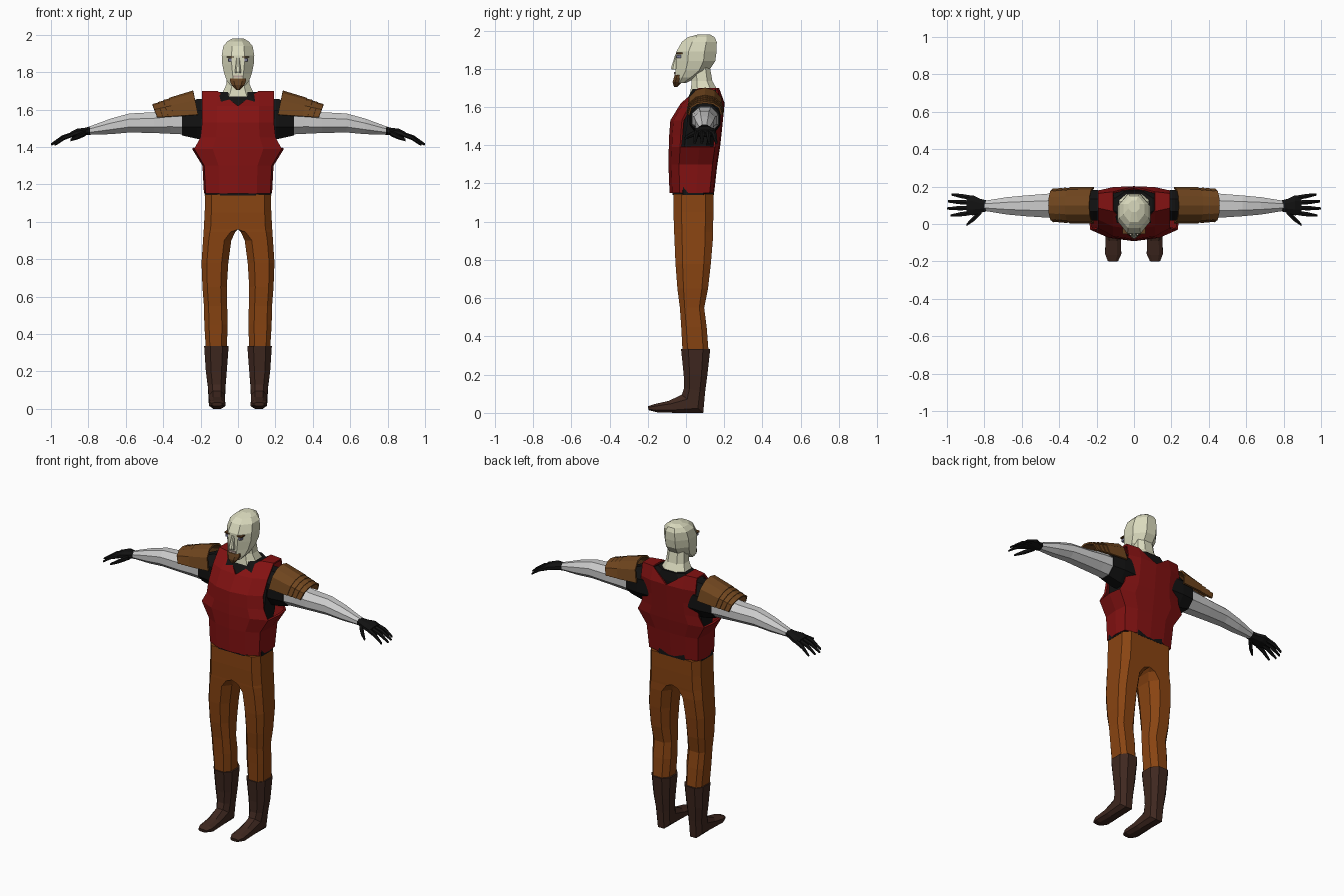
import bpy, bmesh, math


def material(name, rgb):
    m = bpy.data.materials.new(name)
    m.diffuse_color = (*rgb, 1)
    return m


RED = material("red", (0.23, 0.006, 0.006))
RUST = material("rust", (0.25, 0.058, 0.006))
BOOT = material("dark_brown", (0.05, 0.021, 0.014))
LEATHER = material("leather", (0.16, 0.06, 0.013))
SKIN = material("pale_skin", (0.70, 0.70, 0.51))
BLACK = material("black", (0.006, 0.006, 0.006))
EYE = material("eye", (0.18, 0.18, 0.28))
HAIR = material("hair", (0.13, 0.055, 0.016))
LIP = material("lip", (0.5, 0.38, 0.33))


def finish(name, bm, mat, mirror, solid=0, offset=-1):
    me = bpy.data.meshes.new(name)
    bm.to_mesh(me)
    bm.free()
    ob = bpy.data.objects.new(name, me)
    bpy.context.collection.objects.link(ob)
    if mat:
        me.materials.append(mat)
    if mirror:
        mod = ob.modifiers.new("mirror", "MIRROR")
        mod.use_clip = True
    if solid:
        mod = ob.modifiers.new("solid", "SOLIDIFY")
        mod.thickness = solid
        mod.offset = offset
    return ob


def loft(name, groups, mat, mirror=False, closed=True, solid=0):
    """Skin each group of rings; drop faces lying on the mirror plane."""
    bm = bmesh.new()
    for rings in groups:
        vs = [[bm.verts.new(p) for p in r] for r in rings]
        n = len(vs[0])
        for a, b in zip(vs, vs[1:]):
            for i in range(n if closed else n - 1):
                j = (i + 1) % n
                bm.faces.new((a[i], a[j], b[j], b[i]))
        if closed:
            bm.faces.new(vs[0][::-1])
            bm.faces.new(vs[-1])
    bmesh.ops.remove_doubles(bm, verts=bm.verts, dist=1e-5)
    bmesh.ops.recalc_face_normals(bm, faces=bm.faces)
    if mirror:
        mid = [f for f in bm.faces if all(abs(v.co.x) < 1e-4 for v in f.verts)]
        bmesh.ops.delete(bm, geom=mid, context="FACES")
    return finish(name, bm, mat, mirror, solid, 0)


def ring(x0, x1, a, b, ci=0.25, co=0.25):
    """Octagon from x0 to x1, spanning points a and b in the yz plane."""
    uv = [(ci, 0), (1 - co, 0), (1, co), (1, 1 - co),
          (1 - co, 1), (ci, 1), (0, 1 - ci), (0, ci)]
    return [(x0 + (x1 - x0) * u, a[0] + (b[0] - a[0]) * v, a[1] + (b[1] - a[1]) * v)
            for u, v in uv]


def level(z, w, yf, yb, c=0.25):
    return ring(-w, w, (yf, z), (yb, z), c, c)


def limb(rows, n=8):
    """Rings across x; each row is x, y, z, half depth, half height."""
    return [[(x, y + ry * math.cos(math.tau * (i + .5) / n), z + rz * math.sin(math.tau * (i + .5) / n))
             for i in range(n)] for x, y, z, ry, rz in rows]


def block(x0, x1, y0, y1, z0, z1):
    return [ring(x0, x1, (y0, z), (y1, z), 0.1, 0.1) for z in (z0, z1)]


# Trousers: one leg running into half of the pelvis, mirrored
legs = [(0.32, .06, .172, -.018, .118, .25), (0.45, .055, .18, -.025, .108, .25),
        (0.55, .058, .182, -.032, .095, .25), (0.65, .06, .19, -.045, .115, .25),
        (0.78, .052, .195, -.055, .13, .25), (0.90, .036, .187, -.06, .14, .25),
        (0.945, .015, .184, -.062, .14, .15), (0.96, 0, .183, -.062, .141, 0),
        (1.05, 0, .178, -.066, .144, 0), (1.145, 0, .176, -.066, .145, 0)]
loft("trousers", [[ring(x0, x1, (yf, z), (yb, z), ci, .2) for z, x0, x1, yf, yb, ci in legs]],
     RUST, True)

# Boots: shaft rings turn forward into the foot
loft("boots", [[ring(.05, .181, (-.026, .335), (.127, .335)),
                ring(.06, .172, (-.012, .2), (.112, .2)),
                ring(.067, .161, (-.01, .13), (.1, .11)),
                ring(.07, .156, (-.022, .095), (.09, .0)),
                ring(.07, .153, (-.09, .063), (-.05, .0)),
                ring(.068, .154, (-.165, .046), (-.15, .003)),
                ring(.085, .14, (-.2, .034), (-.195, .014))]], BOOT, True)

# Undershirt body and short sleeves
loft("undershirt", [[level(1.14, .178, -.07, .146), level(1.3, .172, -.07, .145),
                     level(1.4, .185, -.065, .165), level(1.55, .193, -.045, .175),
                     level(1.64, .185, .005, .182), level(1.695, .1, .035, .172)]], BLACK)
loft("sleeves", [limb([(.12, .1, 1.55, .085, .115), (.22, .1, 1.55, .088, .115),
                       (.30, .1, 1.54, .08, .085)])], BLACK, True)

# Vest: half shell with armhole and V neck left open
bm = bmesh.new()
rows = [(1.15, .182, -.086, .147), (1.30, .19, -.092, .164), (1.39, .246, -.09, .178),
        (1.45, .212, -.088, .185), (1.53, .202, -.082, .193), (1.62, .202, -.027, .202),
        (1.70, .202, .06, .175)]
V = []
for z, w, yf, yb in rows:
    d = yb - yf
    V.append([bm.verts.new(p) for p in (
        (0, yf, z), (.55 * w, yf + .06 * d, z), (.95 * w, yf + .22 * d, z), (w, yf + .6 * d, z),
        (.95 * w, yb - .1 * d, z), (.55 * w, yb - .02 * d, z), (0, yb, z))])
for i in range(6):
    for j in range(6):
        if (i >= 2 and j in (2, 3)) or (i == 5 and j in (0, 5)):
            continue
        bm.faces.new((V[i][j], V[i][j + 1], V[i + 1][j + 1], V[i + 1][j]))
bm.faces.new((V[5][0], V[5][1], V[6][1]))
bm.faces.new((V[5][5], V[5][6], V[6][5]))
bm.faces.new((V[6][1], V[6][2], V[6][4], V[6][5]))
bmesh.ops.delete(bm, geom=[v for v in bm.verts if not v.link_faces], context="VERTS")
finish("vest", bm, RED, True, .012)

# Arms
loft("arms", [limb([(.26, .1, 1.535, .078, .075), (.36, .1, 1.535, .072, .07),
                    (.45, .098, 1.53, .07, .06), (.58, .097, 1.528, .06, .055),
                    (.68, .097, 1.51, .05, .045), (.80, .097, 1.486, .029, .023)])], None, True)

# Gloves: palm, four fingers and thumb
hand = [limb([(.79, .097, 1.487, .032, .024), (.82, .097, 1.482, .04, .022),
              (.86, .1, 1.476, .058, .023), (.895, .1, 1.465, .056, .017)])]
for y0, y1, tip in ((.058, .045, .98), (.086, .083, 1.0), (.114, .121, .995), (.142, .158, .975)):
    hand.append(limb([(.88, y0, 1.468, .014, .014),
                      ((.88 + tip) / 2, (y0 + y1) / 2, 1.45, .013, .012),
                      (tip, y1, 1.413, .007, .006)], 6))
hand.append(limb([(.815, .075, 1.474, .022, .016), (.855, .03, 1.455, .017, .014),
                  (.895, -.004, 1.437, .008, .007)], 6))
loft("gloves", hand, BLACK, True)


# Shoulder plates: overlapping arched bands stepping down the arm
def arch(t, grow):
    h, ry = (.125 - .06 * t) * grow, (.093 - .012 * t) * grow
    pts = []
    for i in range(7):
        a = math.pi * i / 6
        s = math.sin(a) ** .75 if 0 < i < 6 else 0
        pts.append((.213 + .21 * t + .026 * s, .1 + ry * math.cos(a), 1.572 - .014 * t + h * s))
    return pts


loft("shoulder_plates", [[arch(a, 1.0), arch(b, 1.07)] for a, b in
                         ((0, .62), (.56, .76), (.70, .90), (.84, 1.04))],
     LEATHER, True, False, .01)

# Neck and head
loft("neck", [[level(1.665, .1, .02, .175), level(1.7, .078, .026, .158),
               level(1.735, .062, .03, .138), level(1.81, .056, .03, .125)]], SKIN)
loft("head", [[level(z, w, yf, yb, .3) for z, w, yf, yb in (
    (1.725, .036, -.05, .0), (1.755, .06, -.054, .06), (1.79, .073, -.054, .12),
    (1.84, .084, -.052, .153), (1.89, .087, -.05, .16), (1.94, .078, -.022, .161),
    (1.965, .056, .01, .15), (1.98, .03, .065, .125))]], SKIN)

# Face details
loft("nose", [[level(1.795, .016, -.076, -.04), level(1.805, .016, -.078, -.04),
               level(1.875, .008, -.056, -.04)]], SKIN)
loft("eyes", [block(.028, .054, -.05, -.01, 1.857, 1.872)], EYE, True)
loft("brows", [block(.022, .062, -.053, -.005, 1.877, 1.884)], HAIR, True)
loft("mouth", [block(-.024, .024, -.062, -.03, 1.771, 1.782)], LIP)
loft("goatee", [[level(1.705, .01, -.063, -.045), level(1.73, .033, -.07, -.02),
                 level(1.752, .043, -.064, -.01), level(1.767, .043, -.059, -.01)]], HAIR)
